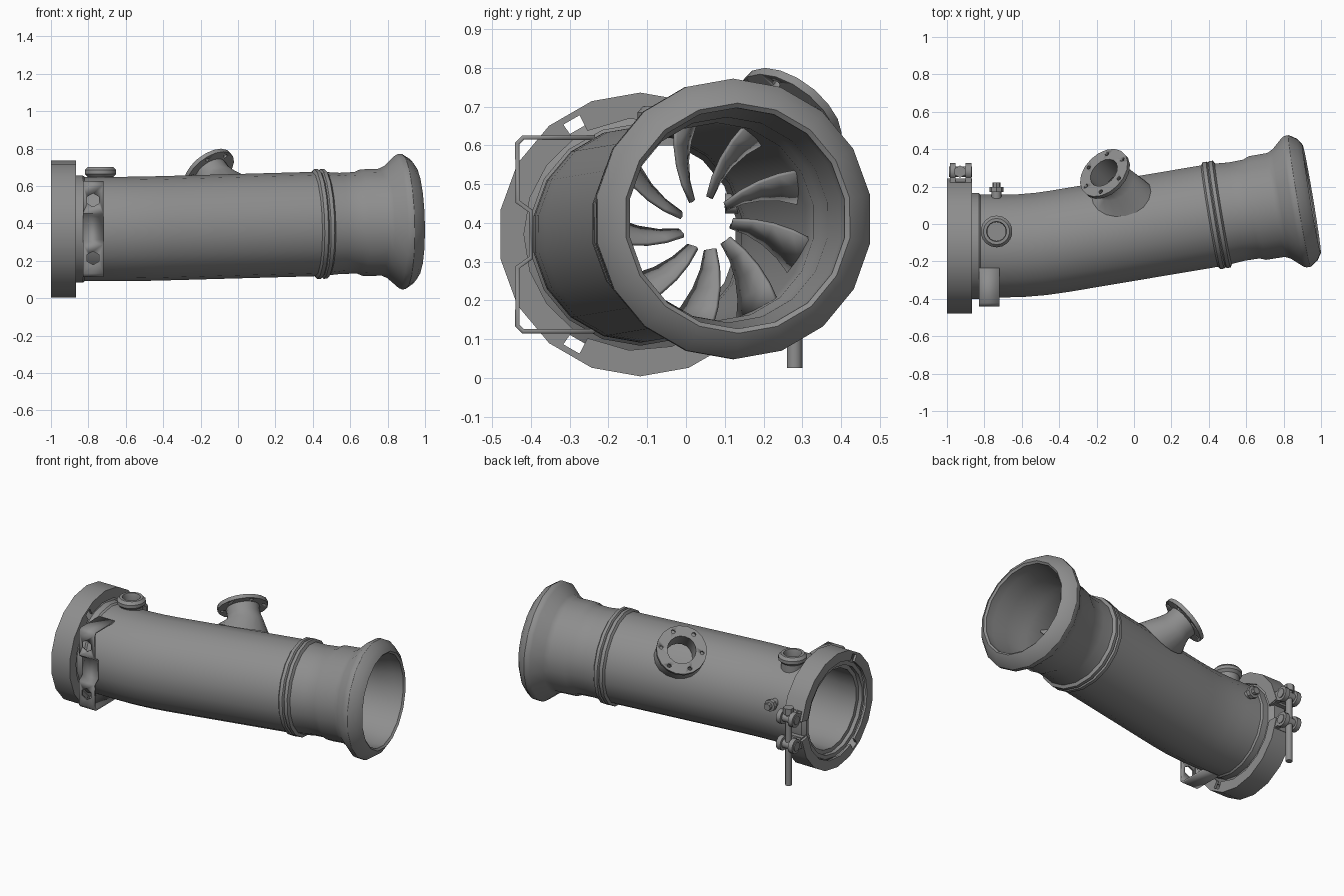
import bpy, bmesh
from math import sin, cos, pi, radians, sqrt
from mathutils import Vector

if "Cube" in bpy.data.objects:
    bpy.data.objects.remove(bpy.data.objects["Cube"])

metal = bpy.data.materials.new("dark grey metal")
metal.use_nodes = True
grey = (0.27, 0.27, 0.27, 1)
metal.diffuse_color = grey
metal.node_tree.nodes["Principled BSDF"].inputs["Base Color"].default_value = grey


def finish(name, bm, angle=32):
    bmesh.ops.recalc_face_normals(bm, faces=bm.faces)
    mesh = bpy.data.meshes.new(name)
    bm.to_mesh(mesh)
    bm.free()
    mesh.materials.append(metal)
    ob = bpy.data.objects.new(name, mesh)
    bpy.context.collection.objects.link(ob)
    bpy.ops.object.select_all(action='DESELECT')
    ob.select_set(True)
    bpy.context.view_layer.objects.active = ob
    bpy.ops.object.shade_smooth_by_angle(angle=radians(angle))
    return ob


def frame(normal):
    t = normal.normalized()
    up = Vector((0, 0, 1)) if abs(t.z) < 0.95 else Vector((0, 1, 0))
    u = (up - t * up.dot(t)).normalized()
    return t, u, t.cross(u)


def ring(center, normal, r, sides):
    t, u, v = frame(normal)
    return [center + r * (u * cos(2 * pi * i / sides) + v * sin(2 * pi * i / sides))
            for i in range(sides)]


def skin(name, rings, closed=False, caps=False):
    """Bridge a list of equal point rings."""
    bm = bmesh.new()
    loops = [[bm.verts.new(p) for p in pts] for pts in rings]
    n = len(loops[0])
    pairs = list(zip(loops, loops[1:]))
    if closed:
        pairs.append((loops[-1], loops[0]))
    for a, b in pairs:
        for i in range(n):
            j = (i + 1) % n
            bm.faces.new((a[i], a[j], b[j], b[i]))
    if caps:
        bm.faces.new(loops[0])
        bm.faces.new(loops[-1])
    return finish(name, bm)


def lathe(name, origin, direction, profile, sides=18, closed=False, caps=True):
    """Revolve (distance, radius) pairs about a direction."""
    o, d = Vector(origin), Vector(direction).normalized()
    return skin(name, [ring(o + d * h, d, r, sides) for h, r in profile],
                closed, caps and not closed)


def rod(name, start, direction, length, r, sides=12):
    return lathe(name, start, direction, [(0, r), (length, r)], sides)


def box(name, lo, hi):
    bm = bmesh.new()
    bmesh.ops.create_cube(bm, size=1)
    for v in bm.verts:
        v.co = [(a + b) / 2 + c * (b - a) for a, b, c in zip(lo, hi, v.co)]
    return finish(name, bm)


def drill(ob, cutters):
    bpy.context.view_layer.objects.active = ob
    for c in cutters:
        c.hide_render = True
        m = ob.modifiers.new("hole", 'BOOLEAN')
        m.operation, m.object, m.solver = 'DIFFERENCE', c, 'EXACT'
        bpy.ops.object.modifier_apply(modifier=m.name)
        bpy.data.objects.remove(c)


# Centre line: straight, a gentle bend, then straight at an angle
Y0, Z0, SLOPE, RISE = -0.118, 0.37, 0.168, 0.028


def axis(x):
    k = 0 if x < -0.7 else (x + 0.7) ** 2 / 0.6 if x < -0.4 else x + 0.55
    g = min(max((x + 0.7) / 0.3, 0), 1)
    return Vector((x, Y0 + SLOPE * k, Z0 + RISE * k)), Vector((1, SLOPE * g, RISE * g))


# Hollow bent pipe with collar, double bead and flared mouth
outer = [(-.985, .30), (-.965, .32), (-.89, .32), (-.87, .287), (-.83, .287), (-.82, .279),
         (-.7, .279), (-.6, .279), (-.5, .279), (-.4, .279), (.405, .279), (.415, .294),
         (.435, .294), (.442, .285), (.449, .294), (.468, .294), (.478, .276), (.55, .27),
         (.63, .272), (.66, .285), (.76, .286), (.79, .30), (.85, .355), (.865, .362),
         (.885, .362), (.925, .335), (.95, .297)]
inner = [(.94, .285), (.88, .285), (.79, .265), (.66, .268), (.63, .255), (.48, .26),
         (-.4, .262), (-.5, .262), (-.6, .262), (-.7, .262), (-.85, .25), (-.96, .25),
         (-.96, .275), (-.985, .275)]
skin("pipe_body", [ring(*axis(x), r, 18) for x, r in outer + inner], closed=True)


# Swirl vanes inside the mouth end
def vane(i):
    c, d = axis(0.45)
    t, u, v = frame(d)
    bm = bmesh.new()
    rows = []
    for k in range(5):
        f = k / 4
        r = 0.268 - 0.2 * f
        half, turn = 0.09 - 0.065 * f, 0.16 - 0.04 * f
        row = []
        for s in (-1, 0, 1):
            a = radians(40 * i + 18 + 20 * f) + s * turn + 0.05 * s * s
            row.append(bm.verts.new(c + t * s * half + r * (u * sin(a) - v * cos(a))))
        rows.append(row)
    for a, b in zip(rows, rows[1:]):
        for j in range(2):
            bm.faces.new((a[j], a[j + 1], b[j + 1], b[j]))
    ob = finish(f"swirl_vane_{i + 1}", bm)
    m = ob.modifiers.new("thickness", 'SOLIDIFY')
    m.thickness, m.offset = 0.01, 0


for i in range(9):
    vane(i)


# Clamp band: arcs of rectangular section around the collar
def arc(name, x0, x1, r0, r1, a0, a1):
    steps = max(2, round((a1 - a0) / 20))
    rings = []
    for i in range(steps + 1):
        a = radians(a0 + (a1 - a0) * i / steps)
        rings.append([Vector((x, Y0 + r * cos(a), Z0 + r * sin(a)))
                      for x, r in ((x0, r0), (x1, r0), (x1, r1), (x0, r1))])
    skin(name, rings, caps=True)


arc("clamp_band", -1, -.866, .35, .366, 10, 350)
for i, (a0, a1) in enumerate([(10, 117), (125, 235), (243, 350)]):
    arc(f"clamp_lip_outer_{i + 1}", -1, -.985, .305, .36, a0, a1)
    arc(f"clamp_lip_inner_{i + 1}", -.88, -.866, .30, .36, a0, a1)

# Clamp latch: lugs, pivot pins and hanging bolt
for name, side in (("upper", 1), ("lower", -1)):
    z = Z0 + side * 0.085
    for j, x in enumerate((-.985, -.9)):
        box(f"{name}_latch_arm_{j + 1}", (x, .19, z - .03), (x + .03, .285, z + .03))
        rod(f"{name}_latch_eye_{j + 1}", (x, .28, z), (1, 0, 0), .03, .045)
    rod(f"{name}_pivot_pin", (-.99, .28, z), (1, 0, 0), .125, .028)
    box(f"{name}_latch_pad", (-.985, .17, z - .035), (-.87, .225, z + .035))
rod("clamp_bolt", (-.93, .28, .025), (0, 0, 1), .49, .02)
rod("clamp_nut", (-.93, .28, .485), (0, 0, 1), .04, .033, 6)

# Front bracket: bent strip with two hex holes
half_path = [(-.235, .25), (-.42, .25), (-.435, .235), (-.435, .085), (-.4, .06)]
path = half_path + [(y, -z) for y, z in reversed(half_path)]
bm = bmesh.new()
strip = [[bm.verts.new((x, y, Z0 + z)) for x in (-.83, -.72)] for y, z in path]
for a, b in zip(strip, strip[1:]):
    bm.faces.new((a[0], a[1], b[1], b[0]))
bracket = finish("front_bracket", bm)
mod = bracket.modifiers.new("thickness", 'SOLIDIFY')
mod.thickness, mod.offset = 0.012, 0
bpy.ops.object.modifier_apply(modifier=mod.name)
drill(bracket, [rod("hex_cutter", (-.775, -.46, Z0 + s * .155), (0, 1, 0), .05, .036, 6)
                for s in (-1, 1)])

# Round sensor boss on top and capped stub on the back
lathe("top_boss", (-.735, -.04, 0), (0, 0, 1),
      [(.6, .07), (.65, .07), (.665, .085), (.685, .085), (.702, .07), (.702, .054),
       (.685, .05), (.65, .05)])
rod("back_stub", (-.735, .1, .45), (0, 1, 0), .08, .026)
lathe("back_stub_cap", (-.735, .172, .45), (0, 1, 0),
      [(0, .037), (.025, .037), (.027, .022), (.05, .022)], 8)

# Tilted side port: bolted disc on a neck that flares into the pipe
port = Vector((-.155, .268, .68))
aim = Vector((-.52, .52, .66)).normalized()
disc = lathe("port_flange", port, aim,
             [(-.012, .085), (-.012, .15), (.012, .15), (.012, .085)], 18, closed=True)
t, u, v = frame(aim)
drill(disc, [rod("bolt_cutter", port - aim * .03 + .122 * (u * cos(i * pi / 3 + .3) + v * sin(i * pi / 3 + .3)),
                 aim, .06, .012, 10) for i in range(6)])

foot = Vector((-.07, .17, .595))
c, d = axis(foot.x)
out = foot - c
out = (out - d.normalized() * out.dot(d.normalized())).normalized()


def hug(p):
    q, way = axis(p.x)
    way.normalize()
    off = p - q
    off -= way * off.dot(way)
    return p - off + off.normalized() * .281


neck = [ring(port + aim * h, aim, r, 18) for h, r in ((-.13, .082), (.01, .085), (.01, .1), (-.06, .098))]
neck.append(ring(port - aim * .1, aim * .7 + out * .3, .112, 18))
neck.append([hug(p) for p in ring(foot, out, .16, 18)])
skin("port_neck", neck)
